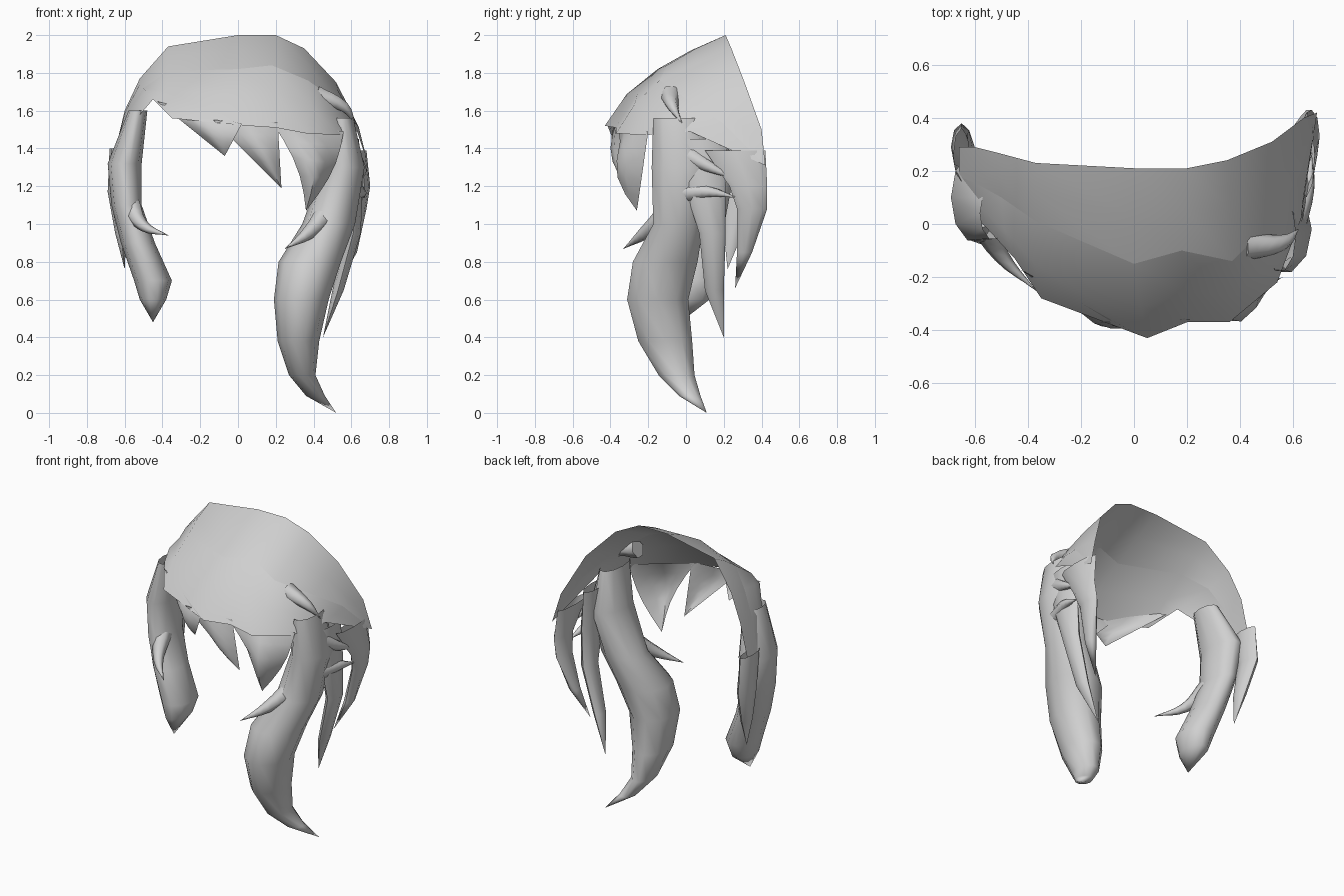
import bpy
import bmesh
from math import sin, cos, pi, radians
from mathutils import Vector

default_cube = bpy.data.objects.get("Cube")
if default_cube:
    bpy.data.objects.remove(default_cube, do_unlink=True)

# One plain grey for all the hair
hair_grey = bpy.data.materials.new("hair_grey")
hair_grey.use_nodes = True
grey = (0.63, 0.63, 0.63, 1)
hair_grey.diffuse_color = grey
hair_grey.node_tree.nodes["Principled BSDF"].inputs["Base Color"].default_value = grey

meshes = []


def add_object(name, data):
    data.materials.append(hair_grey)
    obj = bpy.data.objects.new(name, data)
    bpy.context.scene.collection.objects.link(obj)
    return obj


def loft(name, rows):
    """Skin a grid of points; coincident points are welded into seams and tips."""
    bm = bmesh.new()
    grid = [[bm.verts.new(point) for point in row] for row in rows]
    for upper, lower in zip(grid, grid[1:]):
        for i in range(len(upper) - 1):
            bm.faces.new((upper[i], lower[i], lower[i + 1], upper[i + 1]))
    bmesh.ops.remove_doubles(bm, verts=bm.verts, dist=0.0005)
    mesh = bpy.data.meshes.new(name)
    bm.to_mesh(mesh)
    bm.free()
    meshes.append(add_object(name, mesh))


def lock(name, rings, sides=10):
    """Closed tapering lock: each ring is centre x, y, z and half sizes in x, y."""
    rows = []
    for x, y, z, half_x, half_y in rings:
        angles = [2 * pi * (i % sides) / sides for i in range(sides + 1)]
        rows.append([(x + half_x * cos(a), y + half_y * sin(a), z) for a in angles])
    loft(name, rows)


def bang(name, left, right, tip, cup, bow=0.0, steps=5, columns=4):
    """Pointed, cupped sheet hanging from the fringe line."""
    left, right, tip = Vector(left), Vector(right), Vector(tip)
    rows = []
    for r in range(steps + 1):
        t = r / steps
        swell = sin(pi * t)
        row = []
        for c in range(columns + 1):
            u = c / columns
            point = left.lerp(right, u).lerp(tip, t)
            point.x += bow * swell
            point.y -= cup * swell * sin(pi * u)
            row.append(point)
        rows.append(row)
    loft(name, rows)


def flick(name, points, thickness):
    """Small curved spike that tapers to its last point."""
    curve = bpy.data.curves.new(name, "CURVE")
    curve.dimensions = "3D"
    curve.bevel_depth = thickness
    curve.bevel_resolution = 1
    curve.resolution_u = 4
    curve.use_fill_caps = True
    spline = curve.splines.new("BEZIER")
    spline.bezier_points.add(len(points) - 1)
    last = len(points) - 1
    for i, (target, point) in enumerate(zip(spline.bezier_points, points)):
        target.co = point
        target.handle_left_type = target.handle_right_type = "AUTO"
        target.radius = max(1 - i / last, 0.02)
    add_object(name, curve)


def swollen_middle(first, second, push):
    """Row halfway between two rows, pushed away from the head centre."""
    centre = Vector((0, 0.2, 1.3))
    last = len(first) - 1
    row = []
    for i, (a, b) in enumerate(zip(first, second)):
        middle = (Vector(a) + Vector(b)) / 2
        outward = (middle - centre).normalized()
        row.append(middle + outward * push * sin(pi * i / last))
    return row


# Crown sheets: open back edge, ridge and brow line, each from -x to +x
back_edge = [
    (-.66, .29, 1.35), (-.6, .29, 1.6), (-.52, .27, 1.77), (-.37, .23, 1.94),
    (0, .21, 2), (.2, .21, 2), (.35, .24, 1.93), (.52, .31, 1.75),
    (.64, .4, 1.5), (.69, .42, 1.31),
]
ridge = [
    (-.66, .18, 1.35), (-.59, .15, 1.58), (-.5, .1, 1.72), (-.37, .01, 1.81),
    (0, -.15, 1.82), (.18, -.1, 1.84), (.37, -.14, 1.76), (.53, .02, 1.65),
    (.63, .2, 1.53), (.69, .42, 1.31),
]
brow_line = [
    (-.63, .05, 1.35), (-.56, -.01, 1.53), (-.45, -.13, 1.66), (-.35, -.28, 1.56),
    (.05, -.43, 1.52), (.2, -.37, 1.51), (.36, -.37, 1.48), (.54, -.22, 1.47),
    (.63, .02, 1.49), (.69, .42, 1.31),
]
loft("crown_top", [back_edge, swollen_middle(back_edge, ridge, 0.01), ridge])
loft("crown_front", [ridge, swollen_middle(ridge, brow_line, 0.03), brow_line])

# Three overlapping bangs
bang("right_bang", (-.43, -.17, 1.65), (.02, -.42, 1.53), (-.07, -.35, 1.36), 0.06)
bang("middle_bang", (-.13, -.37, 1.55), (.21, -.36, 1.54), (.23, -.31, 1.19), 0.06)
bang("left_bang", (.18, -.36, 1.54), (.56, -.2, 1.49), (.36, -.26, 1.07), 0.1, bow=0.04)

# Long lock on the left side
lock("long_left_lock", [
    (.55, -.04, 1.56, .06, .14), (.56, -.02, 1.3, .11, .17), (.48, -.04, 1, .14, .14),
    (.38, -.11, .8, .165, .18), (.335, -.15, .6, .145, .17), (.32, -.11, .38, .11, .15),
    (.34, -.05, .2, .07, .1), (.41, .02, .09, .05, .06), (.52, .11, 0, 0, 0),
])

# Shorter lock on the right side
lock("short_right_lock", [
    (-.53, .04, 1.6, .05, .1), (-.6, .1, 1.32, .09, .17), (-.59, .08, 1.1, .08, .15),
    (-.53, .05, .9, .09, .14), (-.45, .03, .7, .1, .14), (-.45, .02, .6, .07, .11),
    (-.45, -.03, .48, 0, 0),
])

# Thin strands behind the side locks
lock("left_inner_strand", [
    (.6, .08, 1.45, .04, .14), (.62, .1, 1.2, .04, .11), (.61, .14, .95, .04, .07),
    (.53, .15, .65, .03, .05), (.45, .2, .4, 0, 0),
], sides=8)
lock("left_rear_strand", [
    (.65, .26, 1.39, .03, .16), (.67, .33, 1.2, .03, .1), (.65, .35, 1.08, .03, .08),
    (.6, .31, .85, .03, .04), (.52, .26, .66, 0, 0),
], sides=8)
lock("right_rear_strand", [
    (-.65, .26, 1.4, .03, .1), (-.65, .29, 1.17, .04, .09),
    (-.62, .25, .95, .03, .05), (-.6, .22, .76, 0, 0),
], sides=8)

# Loose flicks
flick("left_front_flick", [(.5, -.05, 1.1), (.37, -.22, .95), (.25, -.33, .87)], 0.07)
flick("right_front_flick", [(-.57, .02, 1.1), (-.5, -.12, .99), (-.37, -.25, .94)], 0.06)
flick("left_upper_side_flick", [(.59, 0, 1.37), (.65, .13, 1.3), (.67, .26, 1.24)], 0.06)
flick("left_lower_side_flick", [(.59, 0, 1.17), (.65, .13, 1.17), (.67, .27, 1.14)], 0.06)
flick("left_temple_flick", [(.41, -.08, 1.68), (.56, -.07, 1.62), (.62, -.02, 1.53)], 0.06)

# Smooth shading with crisp creases
bpy.ops.object.select_all(action="DESELECT")
for obj in meshes:
    obj.select_set(True)
bpy.context.view_layer.objects.active = meshes[0]
bpy.ops.object.shade_smooth_by_angle(angle=radians(60))
